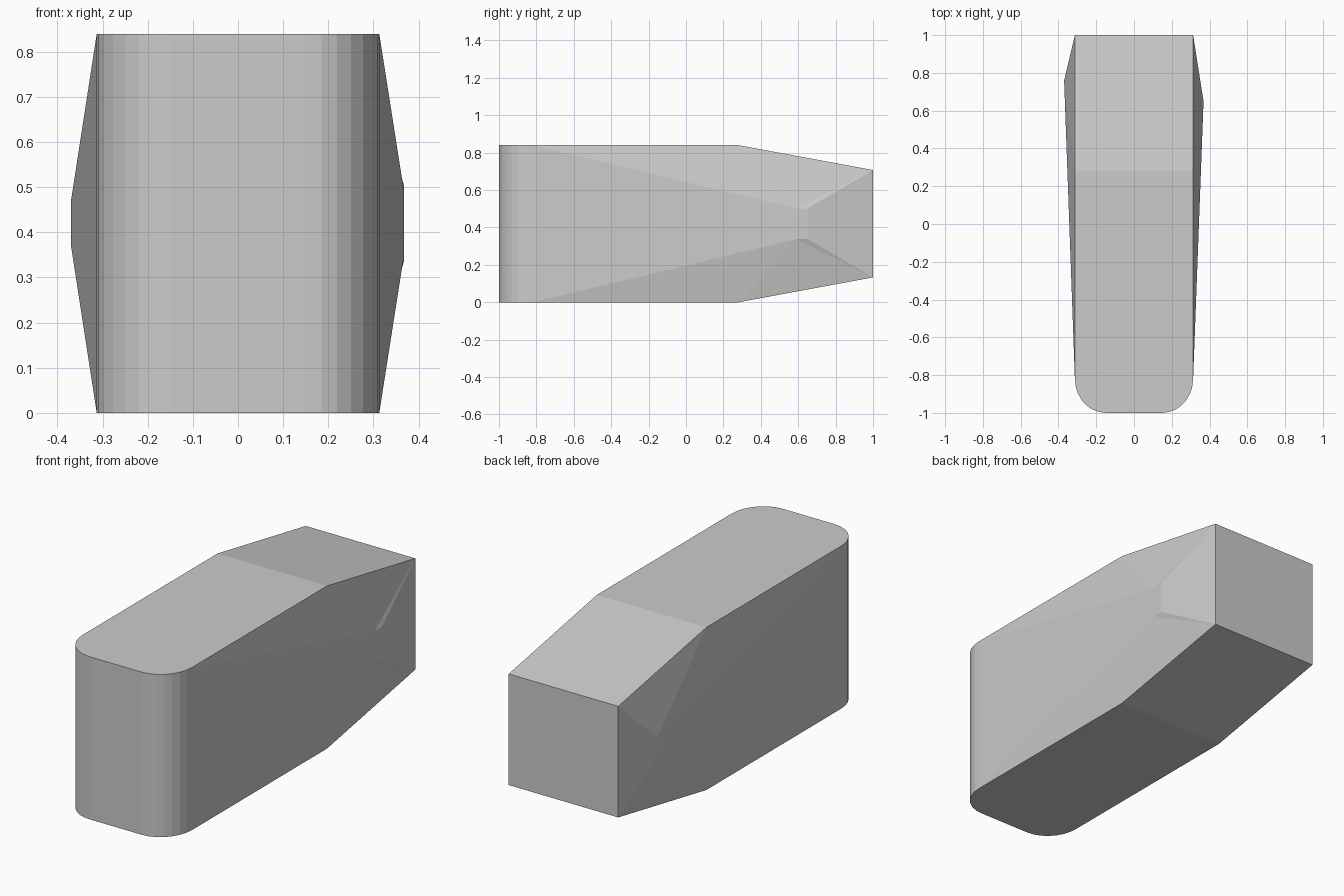
import bpy, bmesh
from math import sin, cos, pi

cube = bpy.data.objects.get("Cube")
if cube:
    bpy.data.objects.remove(cube, do_unlink=True)

gray = bpy.data.materials.new("plain gray")
gray.use_nodes = True
color = (0.6, 0.6, 0.6, 1)
gray.diffuse_color = color
gray.node_tree.nodes["Principled BSDF"].inputs["Base Color"].default_value = color

HALF, HEIGHT, MID = 0.313, 0.84, 0.42
ARC_Y, RX, RY = -0.82, 0.165, 0.18
BEND_Y, BACK_Y, BACK_HALF = 0.28, 1.0, 0.287
STEPS = 7

bm = bmesh.new()


def pair(x, y, half):
    """Lower and upper vertex mirrored about the middle height."""
    return [bm.verts.new((x, y, MID + s * half)) for s in (-1, 1)]


def bands(pairs):
    """Vertical quads between neighbouring pairs."""
    for a, b in zip(pairs, pairs[1:]):
        bm.faces.new((a[0], b[0], b[1], a[1]))


# Rounded front, running from the right side round to the left
angles = [i * pi / 2 / STEPS for i in range(STEPS + 1)]
arc = [(HALF - RX + RX * cos(a), ARC_Y - RY * sin(a)) for a in angles]
outline = [(-x, y) for x, y in arc] + arc[::-1]
front = [pair(x, y, HEIGHT / 2) for x, y in outline]
bands(front)

# Bulged side panels, each with a short vertical ridge
bend, back = {}, {}
ridges = {-1: ([(0.37, 0.76)], 0.05), 1: ([(0.366, 0.59), (0.368, 0.65)], 0.082)}
for side, (points, half) in ridges.items():
    corner = front[0] if side < 0 else front[-1]
    bend[side] = pair(side * HALF, BEND_Y, HEIGHT / 2)
    back[side] = pair(side * HALF, BACK_Y, BACK_HALF)
    ridge = [pair(side * x, y, half) for x, y in points]
    bands([corner] + ridge + [back[side]])
    for k in (0, 1):
        bm.faces.new((corner[k], bend[side][k], ridge[0][k]))
        fan = [bend[side][k]] + [r[k] for r in ridge]
        for a, b in zip(fan, fan[1:] + [None]):
            bm.faces.new((a, b, back[side][k])) if b and a is not fan[0] else None
        bm.faces.new((fan[0], fan[1], back[side][k]))

# Back panel, top and bottom
bands([back[-1], back[1]])
for k in (0, 1):
    bm.faces.new([p[k] for p in front] + [bend[1][k], bend[-1][k]])
    bm.faces.new((bend[-1][k], bend[1][k], back[1][k], back[-1][k]))

bmesh.ops.recalc_face_normals(bm, faces=bm.faces)
mesh = bpy.data.meshes.new("body")
bm.to_mesh(mesh)
bm.free()
mesh.materials.append(gray)
body = bpy.data.objects.new("body", mesh)
bpy.context.scene.collection.objects.link(body)
